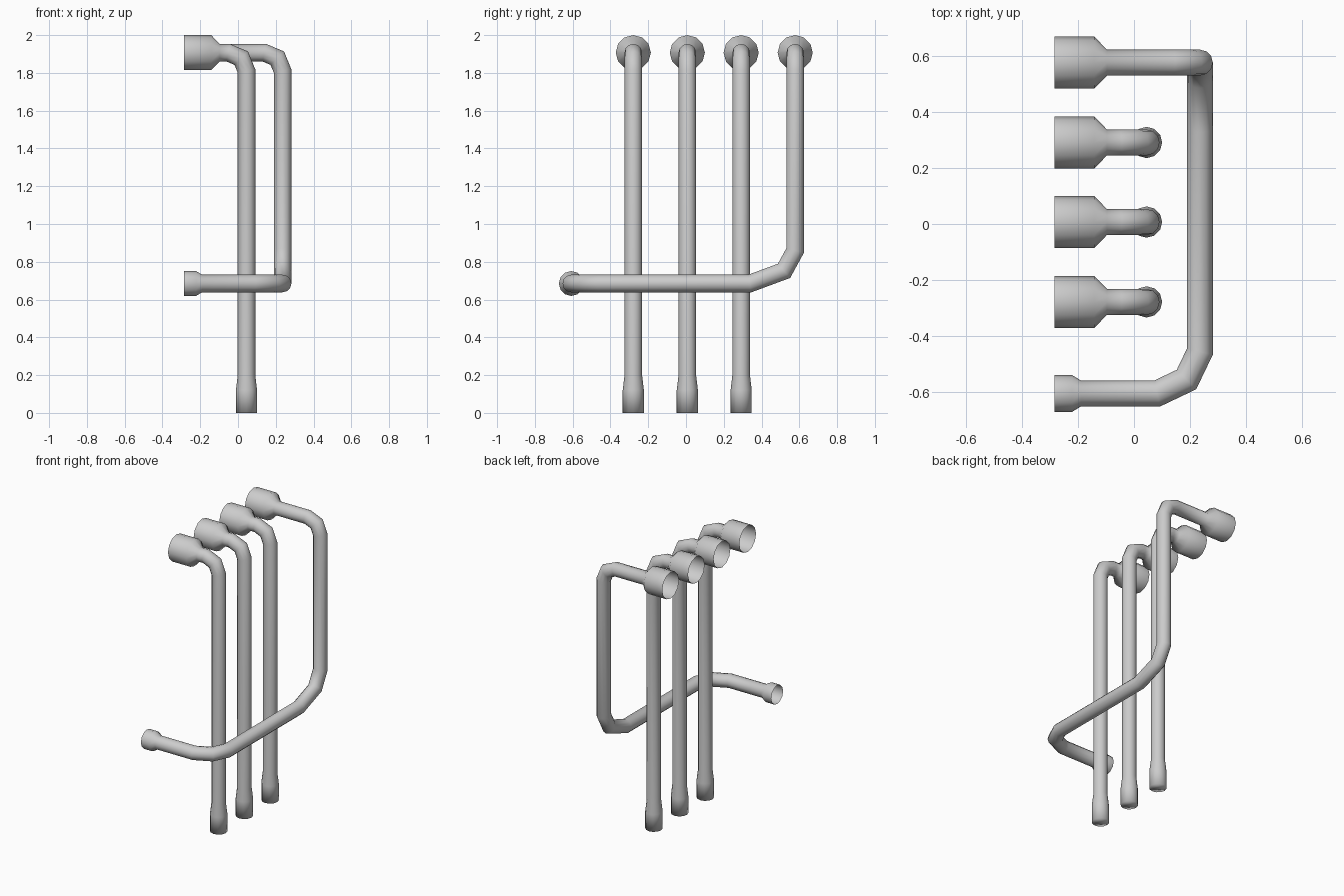
import bpy, bmesh, math
from mathutils import Vector

if "Cube" in bpy.data.objects:
    bpy.data.objects.remove(bpy.data.objects["Cube"])

SIDES = 12
R = 0.0465      # pipe radius
BACK = -0.285   # plane of the open socket mouths
TOP = 1.907     # height of the upper sockets


def sweep(name, stations, cap_end=False):
    """Mitred round tube through (x, y, z, radius) stations, starting along +x."""
    pts = [Vector(s[:3]) for s in stations]
    rad = [s[3] for s in stations]
    bm = bmesh.new()
    ring = []
    for k in range(SIDES):
        a = 2 * math.pi * k / SIDES
        ring.append(pts[0] + rad[0] * Vector((0, math.sin(a), math.cos(a))))
    prev = [bm.verts.new(p) for p in ring]
    for i in range(1, len(pts)):
        d = (pts[i] - pts[i - 1]).normalized()
        nxt = (pts[i + 1] - pts[i]).normalized() if i + 1 < len(pts) else d
        n = (d + nxt).normalized()
        scale = rad[i] / rad[i - 1]
        new = []
        for p in ring:
            q = p + d * ((pts[i] - p).dot(n) / d.dot(n))
            new.append(pts[i] + (q - pts[i]) * scale)
        ring = new
        cur = [bm.verts.new(p) for p in ring]
        for k in range(SIDES):
            j = (k + 1) % SIDES
            bm.faces.new((prev[k], prev[j], cur[j], cur[k]))
        prev = cur
    if cap_end:
        bm.faces.new(prev)
    bmesh.ops.recalc_face_normals(bm, faces=bm.faces[:])
    for f in bm.faces:
        f.smooth = True
    me = bpy.data.meshes.new(name)
    bm.to_mesh(me)
    bm.free()
    ob = bpy.data.objects.new(name, me)
    bpy.context.collection.objects.link(ob)
    return ob


def top_socket_and_elbow(y, x):
    """Wide socket, taper, then a two-segment elbow turning down at x."""
    return [(BACK, y, TOP, 0.093), (-0.142, y, TOP, 0.093), (-0.097, y, TOP, R),
            (x - 0.097, y, TOP, R), (x - 0.028, y, TOP - 0.029, R),
            (x, y, TOP - 0.097, R)]


# three straight downpipes with flared feet
for i, y in enumerate((-0.279, 0.007, 0.292)):
    x = 0.045
    foot = [(x, y, 0.2, R), (x, y, 0.12, 0.056), (x, y, 0, 0.056)]
    sweep(f"downpipe_{i + 1}", top_socket_and_elbow(y, x) + foot, cap_end=True)

# long crossing pipe that drops, runs sideways and returns to a small socket
y0, y1, x, z = 0.578, -0.607, 0.236, 0.685
cross = top_socket_and_elbow(y0, x) + [
    (x, y0, 0.86, R), (x, 0.519, 0.752, R), (x, 0.338, z, R),
    (x, -0.457, z, R), (0.188, -0.557, z, R), (0.083, y1, z, R),
    (-0.19, y1, z, R), (-0.222, y1, z, 0.066), (BACK, y1, z, 0.066)]
sweep("crossing_pipe", cross)
